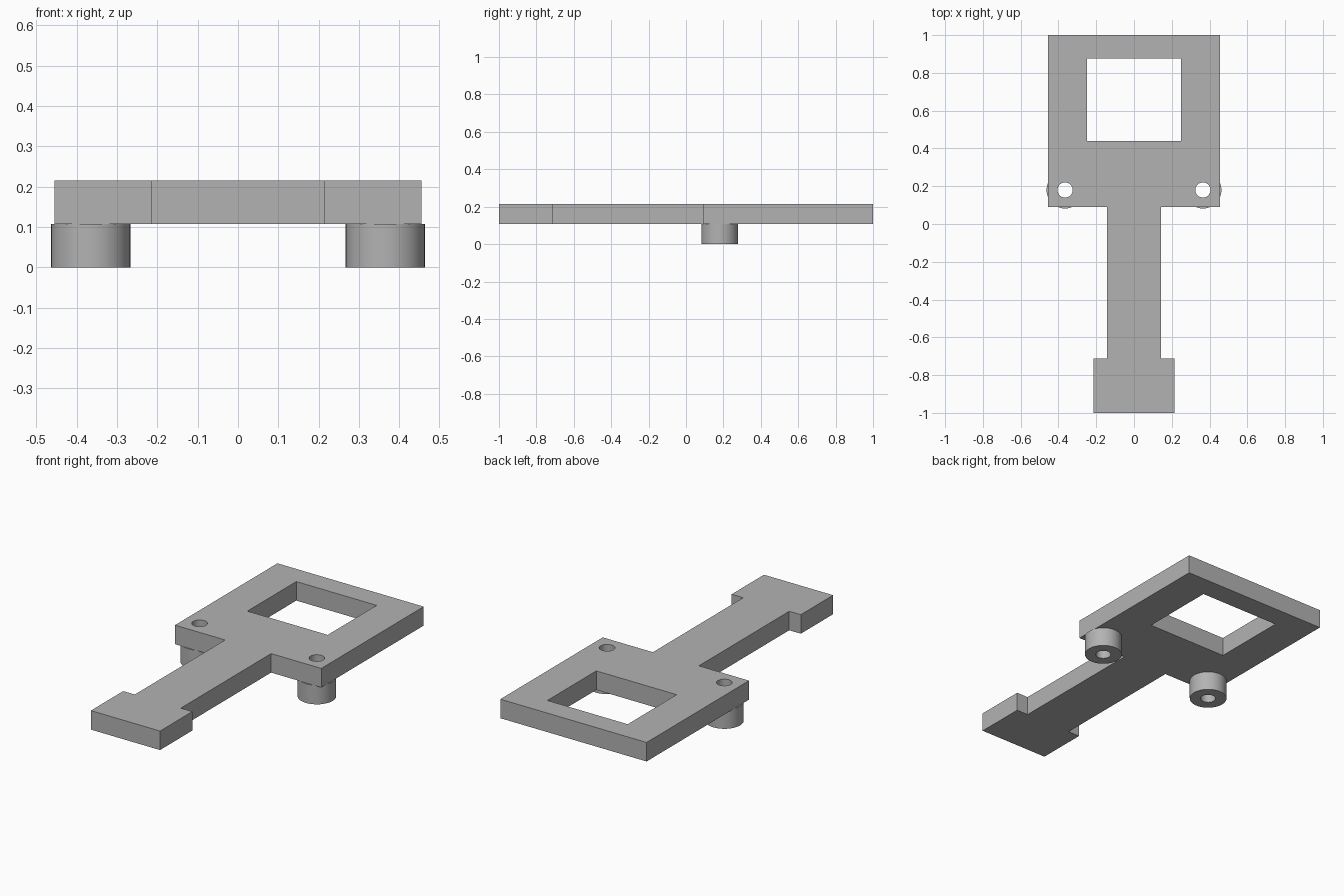
import bpy
import bmesh
from math import cos, sin, tau, radians

cube = bpy.data.objects.get("Cube")
if cube:
    bpy.data.objects.remove(cube, do_unlink=True)

grey = bpy.data.materials.new("plain grey")
grey.use_nodes = True
colour = (0.45, 0.45, 0.45, 1)
grey.diffuse_color = colour
grey.node_tree.nodes["Principled BSDF"].inputs["Base Color"].default_value = colour

MID, TOP = 0.108, 0.215
POST_X, POST_Y, POST_R, HOLE_R = 0.365, 0.18, 0.098, 0.04


def circle(x, y, r, n=48):
    return [(x + r * cos(tau * i / n), y + r * sin(tau * i / n)) for i in range(n)]


def slab(name, loops, z0, z1):
    """Extrude a filled outline; every loop after the first is a hole."""
    curve = bpy.data.curves.new(name + "_profile", 'CURVE')
    curve.dimensions = '2D'
    curve.fill_mode = 'BOTH'
    curve.extrude = (z1 - z0) / 2
    for loop in loops:
        spline = curve.splines.new('POLY')
        spline.points.add(len(loop) - 1)
        for point, (x, y) in zip(spline.points, loop):
            point.co = (x, y, 0, 1)
        spline.use_cyclic_u = True
    source = bpy.data.objects.new(name + "_profile", curve)
    bpy.context.collection.objects.link(source)
    bpy.context.view_layer.update()
    mesh = bpy.data.meshes.new_from_object(source)
    bpy.data.objects.remove(source, do_unlink=True)

    # Weld the caps to the walls and put the slab at its height
    bm = bmesh.new()
    bm.from_mesh(mesh)
    bmesh.ops.remove_doubles(bm, verts=bm.verts, dist=0.0005)
    bmesh.ops.translate(bm, verts=bm.verts, vec=(0, 0, (z0 + z1) / 2))
    bmesh.ops.dissolve_limit(bm, angle_limit=0.001, verts=bm.verts, edges=bm.edges)
    bmesh.ops.recalc_face_normals(bm, faces=bm.faces)
    bm.to_mesh(mesh)
    bm.free()

    mesh.name = name
    mesh.materials.clear()
    mesh.materials.append(grey)
    obj = bpy.data.objects.new(name, mesh)
    bpy.context.collection.objects.link(obj)
    bpy.ops.object.select_all(action='DESELECT')
    obj.select_set(True)
    bpy.context.view_layer.objects.active = obj
    bpy.ops.object.shade_smooth_by_angle(angle=radians(30))
    return obj


# Flat plate: wide head, narrow handle and grip, with a window and two bores
half = [(0.215, -1), (0.215, -0.713), (0.143, -0.713),
        (0.143, 0.09), (0.455, 0.09), (0.455, 1)]
outline = half + [(-x, y) for x, y in reversed(half)]
window = [(-0.25, 0.44), (0.25, 0.44), (0.25, 0.875), (-0.25, 0.875)]
bores = [circle(side * POST_X, POST_Y, HOLE_R) for side in (-1, 1)]
slab("plate", [outline, window] + bores, MID, TOP)

# Hollow round posts beneath the head
for name, side in (("right_post", -1), ("left_post", 1)):
    x = side * POST_X
    slab(name, [circle(x, POST_Y, POST_R), circle(x, POST_Y, HOLE_R)], 0, MID)
